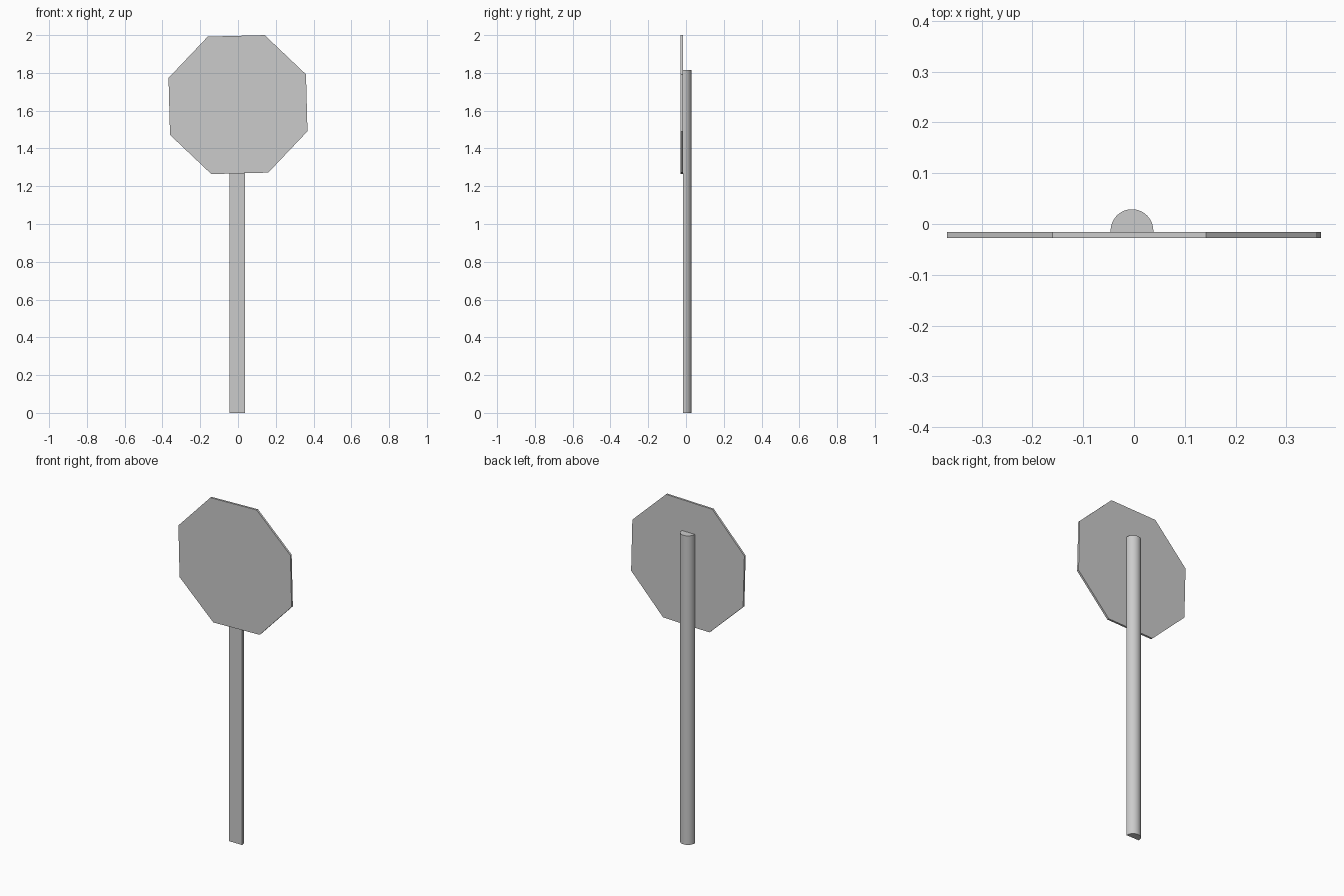
import bpy, bmesh, math

if "Cube" in bpy.data.objects:
    bpy.data.objects.remove(bpy.data.objects["Cube"])


def prism(name, outline, to_3d, offset):
    """Extrude a closed 2D outline along an offset vector."""
    bm = bmesh.new()
    face = bm.faces.new([bm.verts.new(to_3d(a, b)) for a, b in outline])
    ext = bmesh.ops.extrude_face_region(bm, geom=[face], use_keep_orig=True)
    moved = [g for g in ext["geom"] if isinstance(g, bmesh.types.BMVert)]
    bmesh.ops.translate(bm, verts=moved, vec=offset)
    bmesh.ops.recalc_face_normals(bm, faces=bm.faces[:])
    mesh = bpy.data.meshes.new(name)
    bm.to_mesh(mesh)
    bm.free()
    obj = bpy.data.objects.new(name, mesh)
    bpy.context.collection.objects.link(obj)
    return obj


# Octagonal sign plate, tilted slightly anticlockwise
R, CZ, TILT = 0.394, 1.632, 1.5
octagon = []
for i in range(8):
    a = math.radians(22.5 + TILT + 45 * i)
    octagon.append((R * math.cos(a), CZ + R * math.sin(a)))
prism("sign_plate", octagon, lambda x, z: (x, -0.028, z), (0, 0.012, 0))

# Half-round post: flat front against the plate, rounded back
PX, PR, FLAT, BACK = -0.004, 0.042, -0.016, 0.029
cy = BACK - PR
section = [(PX - PR, FLAT), (PX + PR, FLAT)]
for i in range(25):
    a = math.pi * i / 24
    section.append((PX + PR * math.cos(a), cy + PR * math.sin(a)))
post = prism("post", section, lambda x, y: (x, y, 0), (0, 0, 1.815))

# Smooth the rounded back while keeping the flat edges sharp
bpy.context.view_layer.objects.active = post
post.select_set(True)
bpy.ops.object.shade_smooth_by_angle(angle=math.radians(30))
